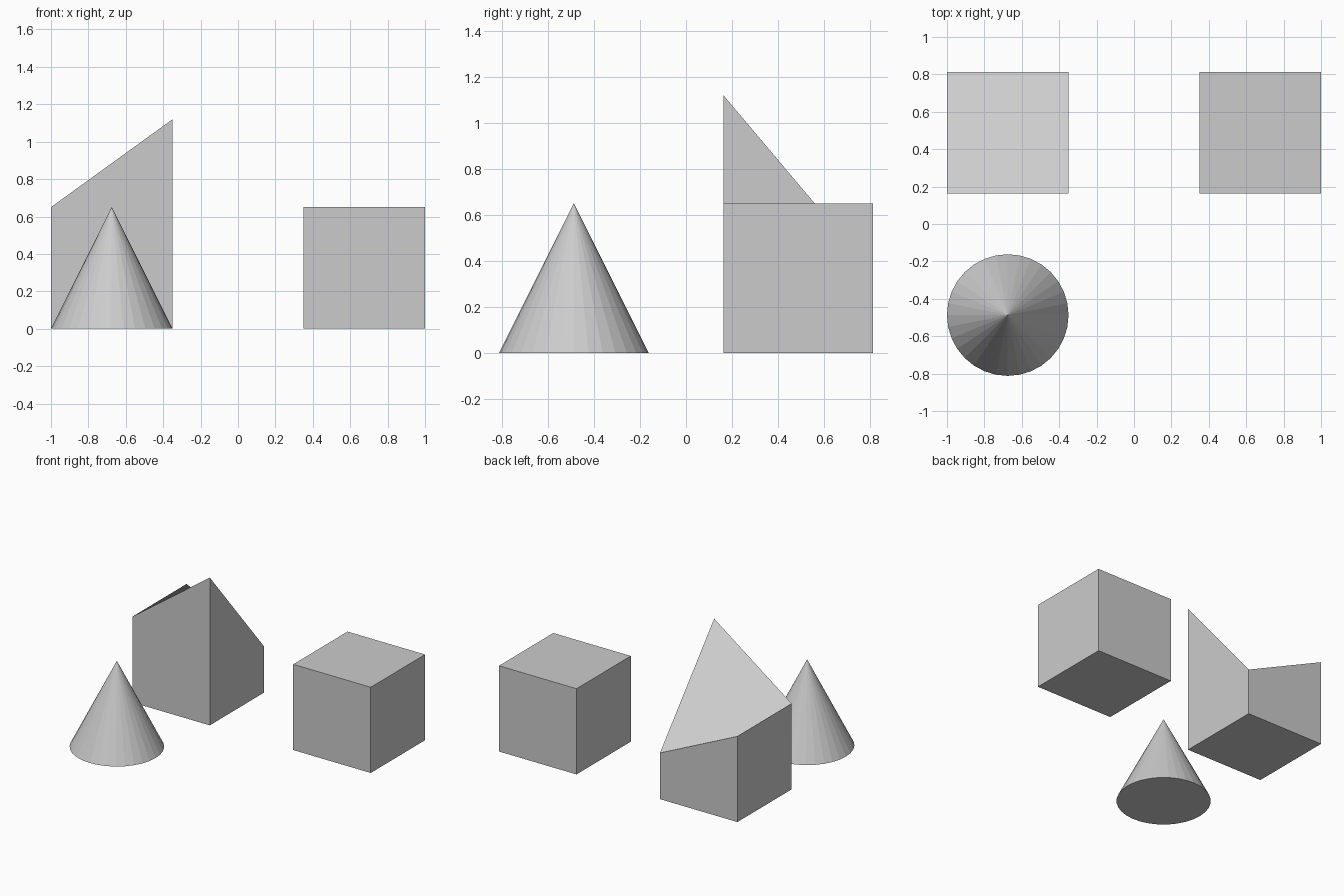
import bpy

if "Cube" in bpy.data.objects:
    bpy.data.objects.remove(bpy.data.objects["Cube"])

SIZE = 0.65      # edge length shared by all three solids
X, Y = 0.675, 0.487


def block(name, x, y, heights):
    """Square block whose four top corners (FL, FR, BR, BL) have their own heights."""
    h = SIZE / 2
    corners = [(-h, -h), (h, -h), (h, h), (-h, h)]
    verts = [(a, b, 0) for a, b in corners]
    verts += [(a, b, z) for (a, b), z in zip(corners, heights)]
    faces = [(3, 2, 1, 0), (4, 5, 6, 7)]
    faces += [(i, (i + 1) % 4, (i + 1) % 4 + 4, i + 4) for i in range(4)]
    mesh = bpy.data.meshes.new(name)
    mesh.from_pydata(verts, [], faces)
    obj = bpy.data.objects.new(name, mesh)
    obj.location = (x, y, 0)
    bpy.context.collection.objects.link(obj)
    return obj


# Plain cube, back right
block("cube", X, Y, [SIZE] * 4)

# Cube with one top corner raised and one lowered, back left
block("skewed_cube", -X, Y, [SIZE, 1.12, 0.35, SIZE])

# Faceted cone, front left
bpy.ops.mesh.primitive_cone_add(vertices=32, radius1=SIZE / 2, radius2=0, depth=SIZE,
                                location=(-X, -Y, SIZE / 2))
bpy.context.object.name = "cone"
